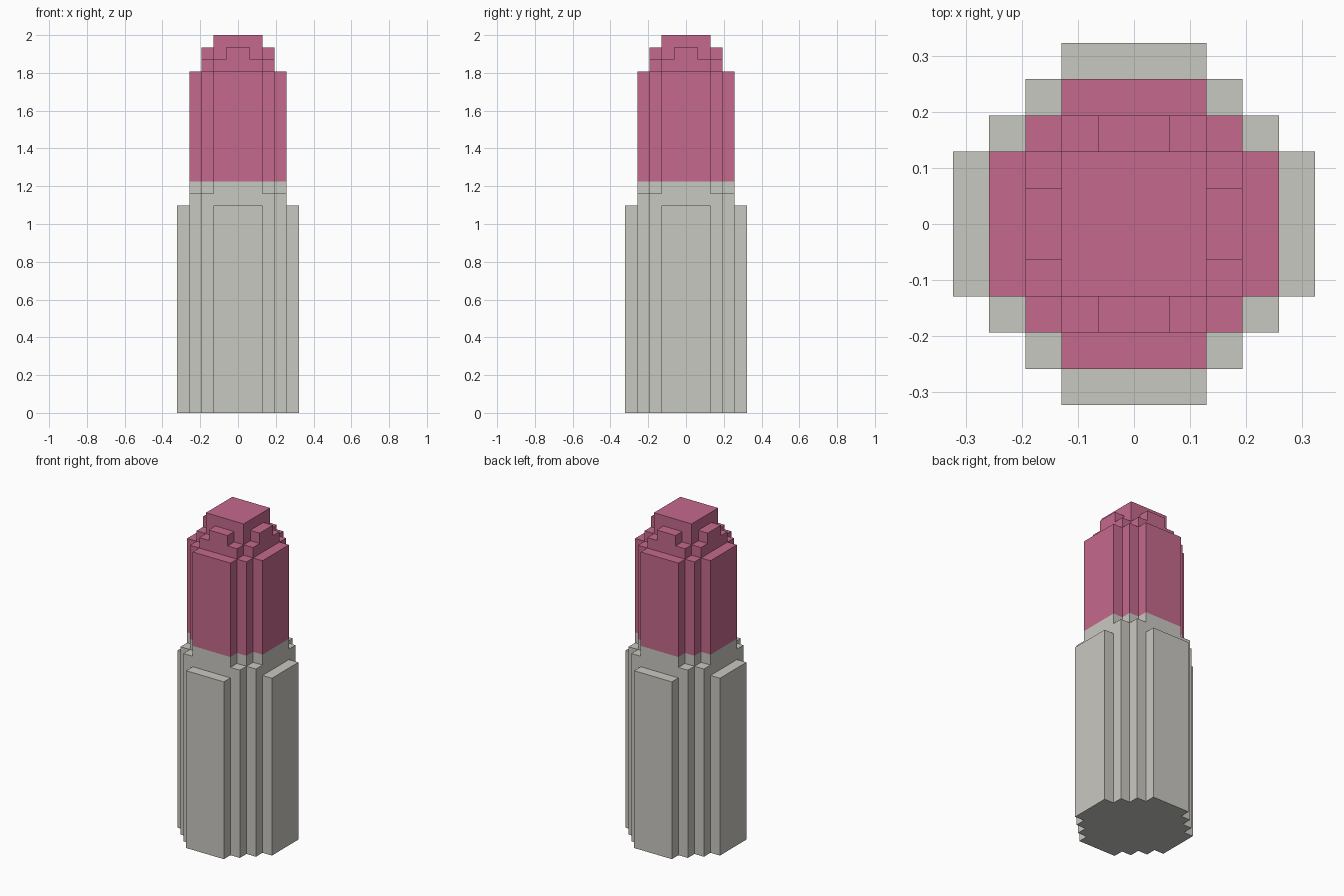
import bpy
import bmesh

if "Cube" in bpy.data.objects:
    bpy.data.objects.remove(bpy.data.objects["Cube"], do_unlink=True)

UNIT = 2 / 31  # size of one block


def make_material(name, colour):
    mat = bpy.data.materials.new(name)
    mat.use_nodes = True
    mat.diffuse_color = (*colour, 1)
    mat.node_tree.nodes["Principled BSDF"].inputs["Base Color"].default_value = (*colour, 1)
    return mat


def stepped_outline(rows):
    """Blocky round outline from the half width of each row, turned four times."""
    quarter = []
    for i in range(1, len(rows)):
        if rows[i] != rows[i - 1]:
            quarter += [(rows[i - 1], i), (rows[i], i)]
    quarter.append((rows[-1], len(rows)))
    outline = []
    for _ in range(4):
        outline += quarter
        quarter = [(-y, x) for x, y in quarter]
    return outline


def add_tier(bm, rows, bottom, top, floor=False, cap=True):
    outline = stepped_outline(rows)
    low, high = ([bm.verts.new((x * UNIT, y * UNIT, z * UNIT)) for x, y in outline]
                 for z in (bottom, top))
    for i in range(len(outline)):
        j = (i + 1) % len(outline)
        bm.faces.new((low[i], low[j], high[j], high[i]))
    if floor:
        bm.faces.new(low[::-1])
    if cap:
        bm.faces.new(high)


def make_part(name, mat, tiers):
    bm = bmesh.new()
    for tier in tiers:
        add_tier(bm, **tier)
    mesh = bpy.data.meshes.new(name)
    bm.to_mesh(mesh)
    bm.free()
    mesh.materials.append(mat)
    obj = bpy.data.objects.new(name, mesh)
    bpy.context.collection.objects.link(obj)


grey = make_material("warm grey", (0.584, 0.578, 0.539))
pink = make_material("rose pink", (0.558, 0.144, 0.262))

# Casing: wide body, shoulder, and a collar flush with the pink stick
make_part("casing", grey, [
    dict(rows=[5, 5, 4, 3, 2], bottom=0, top=17, floor=True),
    dict(rows=[4, 4, 4, 3], bottom=17, top=18),
    dict(rows=[4, 4, 3, 2], bottom=18, top=19, cap=False),
])

# Stick: tall shaft with a stepped tip
make_part("coloured_stick", pink, [
    dict(rows=[4, 4, 3, 2], bottom=19, top=28),
    dict(rows=[3, 3, 2], bottom=28, top=29),
    dict(rows=[3, 2, 1], bottom=29, top=30),
    dict(rows=[2, 2], bottom=30, top=31),
])
